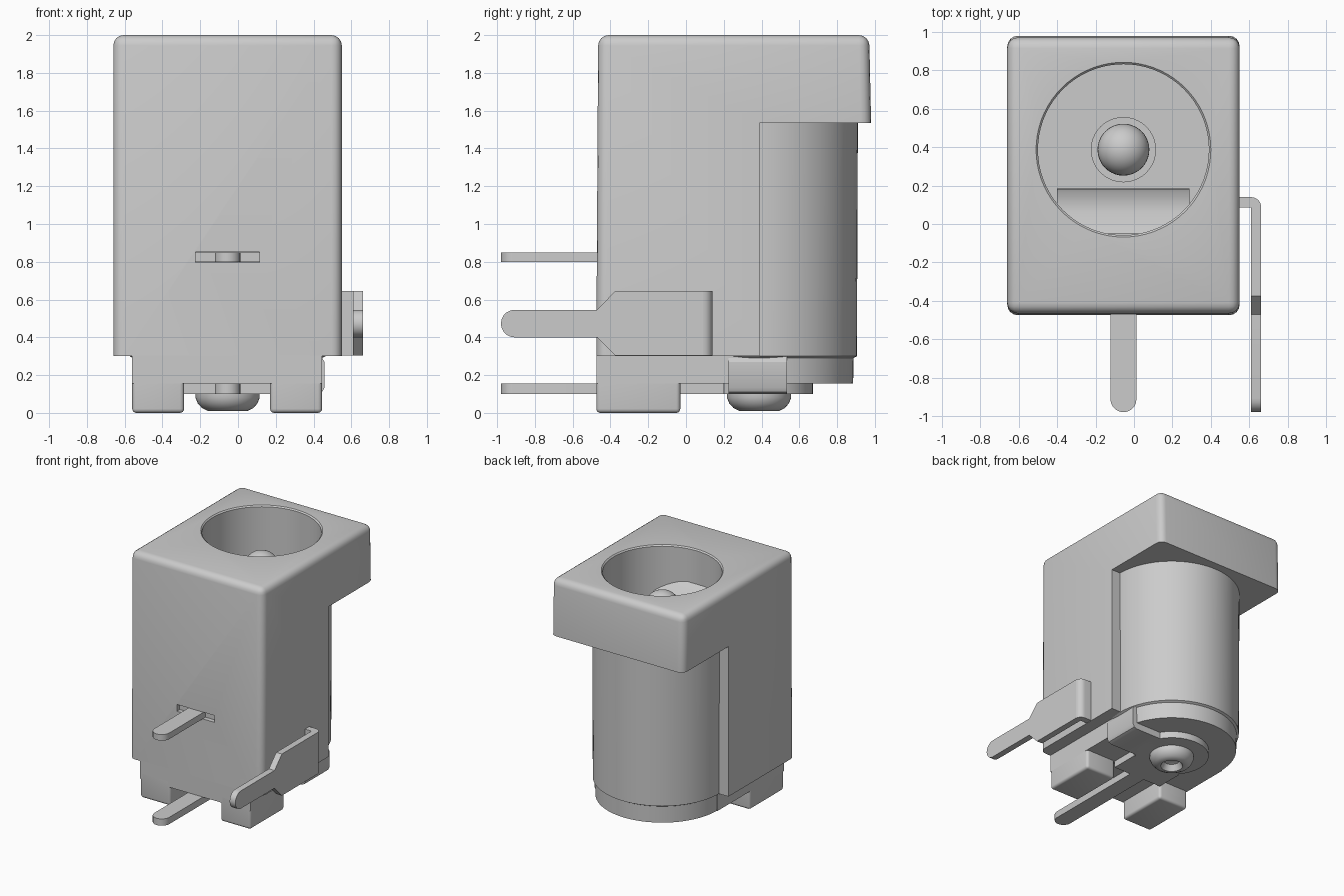
import bpy, bmesh, math
from mathutils import Vector

if "Cube" in bpy.data.objects:
    bpy.data.objects.remove(bpy.data.objects["Cube"], do_unlink=True)

CX, CY = -0.055, 0.387          # axis of the socket

grey = bpy.data.materials.new("plain_grey")
grey.use_nodes = True
grey.diffuse_color = (0.6, 0.6, 0.6, 1)
grey.node_tree.nodes["Principled BSDF"].inputs["Base Color"].default_value = (0.6, 0.6, 0.6, 1)


def finish(name, bm):
    bmesh.ops.recalc_face_normals(bm, faces=bm.faces)
    me = bpy.data.meshes.new(name)
    bm.to_mesh(me)
    bm.free()
    me.materials.append(grey)
    ob = bpy.data.objects.new(name, me)
    bpy.context.collection.objects.link(ob)
    return ob


def activate(ob):
    bpy.ops.object.select_all(action='DESELECT')
    ob.select_set(True)
    bpy.context.view_layer.objects.active = ob


def smooth(ob, angle=30):
    activate(ob)
    bpy.ops.object.shade_smooth_by_angle(angle=math.radians(angle))


def prism(name, pts, axis, lo, hi, rule=None, width=0.05):
    """Extrude an outline along an axis; bevel the edges chosen by rule."""
    def place(p, t):
        q = list(p)
        q.insert(axis, t)
        return q
    bm = bmesh.new()
    a = [bm.verts.new(place(p, lo)) for p in pts]
    b = [bm.verts.new(place(p, hi)) for p in pts]
    bm.faces.new(a)
    bm.faces.new(b[::-1])
    n = len(pts)
    for i in range(n):
        j = (i + 1) % n
        bm.faces.new((a[i], a[j], b[j], b[i]))
    if rule:
        edges = [e for e in bm.edges if rule(e.verts[0].co, e.verts[1].co)]
        bmesh.ops.bevel(bm, geom=edges, offset=width, segments=4, profile=0.5, affect='EDGES')
    return finish(name, bm)


def box(name, x, y, z, rule=None, width=0.02):
    pts = [(x[0], y[0]), (x[1], y[0]), (x[1], y[1]), (x[0], y[1])]
    return prism(name, pts, 2, z[0], z[1], rule, width)


def lathe(name, prof, steps=72):
    """Revolve (radius, z) points around the socket axis."""
    bm = bmesh.new()
    vs = [bm.verts.new((CX + r, CY, z)) for r, z in prof]
    es = [bm.edges.new(p) for p in zip(vs, vs[1:])]
    bmesh.ops.spin(bm, geom=vs + es, cent=(CX, CY, 0), axis=(0, 0, 1),
                   angle=2 * math.pi, steps=steps)
    bmesh.ops.remove_doubles(bm, verts=bm.verts, dist=1e-5)
    return finish(name, bm)


def cut(ob, *cutters):
    activate(ob)
    for c in cutters:
        m = ob.modifiers.new("cut", 'BOOLEAN')
        m.operation, m.solver, m.object = 'DIFFERENCE', 'EXACT', c
        bpy.ops.object.modifier_apply(modifier=m.name)


def arc(cx, cy, r, a0, a1, n=10):
    return [(cx + r * math.cos(math.radians(a0 + (a1 - a0) * i / n)),
             cy + r * math.sin(math.radians(a0 + (a1 - a0) * i / n))) for i in range(n + 1)]


# Housing: L-shaped side profile with rounded top and upright corners
def housing_edges(p, q):
    if min(p.z, q.z) > 1.99:
        return True
    upright = abs(p.z - q.z) > 0.2
    return upright and (max(p.y, q.y) < -0.4 or min(p.y, q.y) > 0.9)


housing = prism("housing", [(-0.475, 0.3), (0.39, 0.3), (0.39, 1.535), (0.98, 1.535),
                            (0.97, 2.0), (-0.465, 2.0)], 0, -0.66, 0.55, housing_edges, 0.055)

# Barrel with its slightly narrower foot ring
barrel = lathe("barrel", [(0, 0.155), (0.498, 0.155), (0.5, 0.29), (0.518, 0.3),
                          (0.523, 1.56), (0, 1.56)])

# Socket bore and front slot cutters
bore = lathe("bore_cutter", [(0, 0.5), (0.445, 0.5), (0.445, 1.99), (0.46, 2.005),
                             (0.46, 2.1), (0, 2.1)])
slot = box("slot_cutter", (-0.225, 0.115), (-0.6, -0.42), (0.797, 0.853))
cut(housing, bore, slot)
cut(barrel, bore)
for c in (bore, slot):
    bpy.data.objects.remove(c, do_unlink=True)
smooth(housing)
smooth(barrel)

# Centre pin with a domed tip
pin = lathe("centre_pin", [(0, 0.5), (0.17, 0.5), (0.17, 0.56), (0.135, 0.56)]
            + [(0.135 * math.cos(math.radians(a)), 1.695 + 0.135 * math.sin(math.radians(a)))
               for a in range(0, 91, 10)], 40)
smooth(pin)

# Sprung contact curving into the bore
spring = prism("spring_contact", [(-0.05, 0.5), (0.185, 0.5), (0.185, 1.1), (0.18, 1.25),
                                  (0.16, 1.4), (0.12, 1.53), (0.06, 1.63), (-0.05, 1.72)],
               0, CX - 0.345, CX + 0.345)
smooth(spring)

# Base slab and the two feet
box("base_slab", (-0.56, 0.445), (-0.475, 0.39), (0.155, 0.305))


def foot_edges(p, q):
    return max(p.z, q.z) < 0.01 or abs(p.z - q.z) > 0.1


for side, x in (("right", (-0.56, -0.285)), ("left", (0.17, 0.445))):
    smooth(box(side + "_foot", x, (-0.475, -0.03), (0.0, 0.2), foot_edges, 0.022))

# Front solder pin, rounded at the tip
tip = arc(CX, -0.912, 0.068, 180, 360)
front_pin = prism("front_pin", tip + [(CX + 0.068, -0.4), (CX - 0.068, -0.4)], 2, 0.8, 0.85)
tab = box("front_pin_root", (-0.225, 0.115), (-0.44, -0.4), (0.8, 0.85))

# Lower solder pin running back to a round plate under the pin
lower = prism("lower_pin", tip + [(CX + 0.068, 0.14)]
              + arc(CX, CY, 0.285, -60, 240, 36) + [(CX - 0.068, 0.14)], 2, 0.1, 0.156)
box("lower_pin_shoulder", (-0.285, 0.17), (-0.03, 0.2), (0.1, 0.156))

# Short contact arm bent up against the base
arm = prism("bent_arm", [(CX, 0.1), (0.42, 0.1), (0.445, 0.11), (0.458, 0.135), (0.458, 0.27),
                         (0.44, 0.3), (0.4, 0.3), (0.4, 0.156), (CX, 0.156)], 1, 0.225, 0.535)
for o in (front_pin, lower, arm):
    smooth(o)

# Rivet head with a dimple
rivet = lathe("rivet_head", [(0, 0.08), (0.06, 0.06), (0.085, 0.012), (0.105, 0.01),
                             (0.135, 0.025), (0.158, 0.05), (0.17, 0.08), (0.17, 0.105), (0, 0.105)], 40)
smooth(rivet, 35)

# Side terminal: bent bracket and a blade that narrows to a rounded tip
blade = prism("side_blade", arc(-0.907, 0.473, 0.073, 90, 270)
              + [(-0.47, 0.4), (-0.375, 0.303), (0.09, 0.303), (0.09, 0.645), (-0.375, 0.645), (-0.47, 0.546)],
              0, 0.61, 0.662)
bend = prism("side_bracket", [(0.5, 0.14)] + arc(0.61, 0.088, 0.052, 90, 0, 6)
             + [(0.61, 0.085), (0.5, 0.085)], 2, 0.303, 0.645)
for o in (blade, bend):
    smooth(o)
